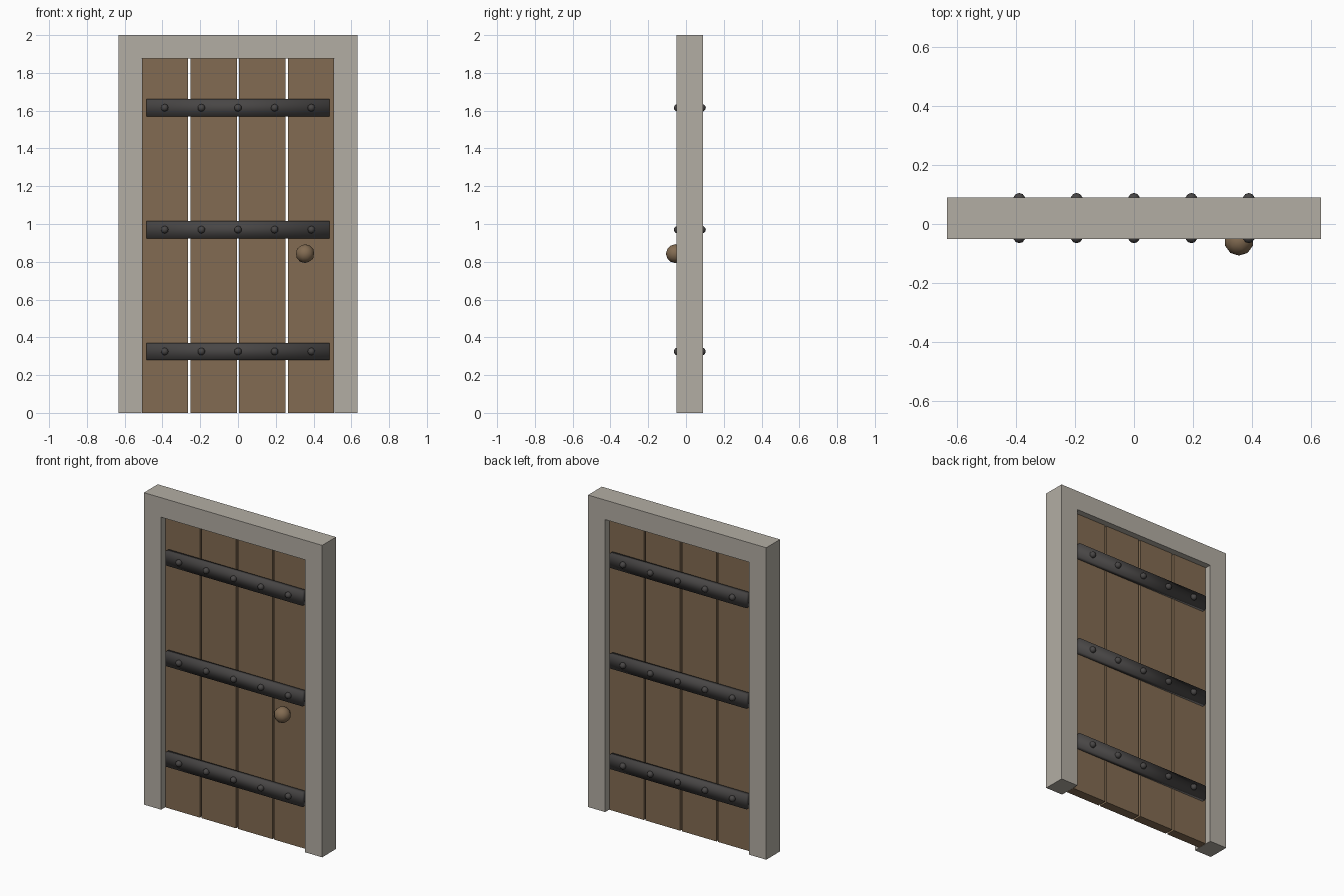
import bpy
import bmesh
from mathutils import Matrix, Vector

cube = bpy.data.objects.get("Cube")
if cube:
    bpy.data.objects.remove(cube, do_unlink=True)


def material(name, rgb):
    mat = bpy.data.materials.new(name)
    mat.use_nodes = True
    mat.diffuse_color = (*rgb, 1)
    mat.node_tree.nodes["Principled BSDF"].inputs["Base Color"].default_value = (*rgb, 1)
    return mat


STONE = material("pale stone", (0.45, 0.42, 0.37))
WOOD = material("brown wood", (0.225, 0.148, 0.084))
IRON = material("dark iron", (0.065, 0.061, 0.06))


def finish(name, bm, mat, smooth=False):
    bmesh.ops.recalc_face_normals(bm, faces=bm.faces)
    for face in bm.faces:
        face.smooth = smooth
    mesh = bpy.data.meshes.new(name)
    bm.to_mesh(mesh)
    bm.free()
    mesh.materials.append(mat)
    obj = bpy.data.objects.new(name, mesh)
    bpy.context.collection.objects.link(obj)
    return obj


def box(name, centre, size, mat, smooth=False):
    bm = bmesh.new()
    bmesh.ops.create_cube(bm, size=1)
    bmesh.ops.scale(bm, vec=size, verts=bm.verts)
    bmesh.ops.translate(bm, vec=centre, verts=bm.verts)
    return finish(name, bm, mat, smooth)


def ball(name, centre, radius, mat):
    bm = bmesh.new()
    bmesh.ops.create_icosphere(bm, subdivisions=2, radius=radius,
                               matrix=Matrix.Translation(centre))
    return finish(name, bm, mat, True)


MID_Y = 0.02          # centre plane of the frame and the door leaf
OUTER, INNER = 0.632, 0.51
TOP, OPENING = 2.0, 1.875

# Door frame: an arch-shaped profile extruded through its depth
profile = [(-OUTER, 0), (-INNER, 0), (-INNER, OPENING), (INNER, OPENING),
           (INNER, 0), (OUTER, 0), (OUTER, TOP), (-OUTER, TOP)]
bm = bmesh.new()
face = bm.faces.new([bm.verts.new((x, MID_Y - 0.07, z)) for x, z in profile])
extruded = bmesh.ops.extrude_face_region(bm, geom=[face])["geom"]
bmesh.ops.translate(bm, vec=Vector((0, 0.14, 0)),
                    verts=[v for v in extruded if isinstance(v, bmesh.types.BMVert)])
finish("door_frame", bm, STONE)

# Four upright planks with narrow gaps
for i in range(4):
    box(f"plank_{i + 1}", ((i - 1.5) * 0.2575, MID_Y, OPENING / 2),
        (0.245, 0.06, OPENING), WOOD)

# Iron straps and rivets on both faces
for side, label in ((-1, "front"), (1, "back")):
    for row, z in enumerate((0.325, 0.97, 1.615), 1):
        box(f"{label}_strap_{row}", (0, MID_Y + side * 0.045, z),
            (0.97, 0.03, 0.092), IRON, True)
        for col in range(5):
            ball(f"{label}_rivet_{row}_{col + 1}",
                 ((col - 2) * 0.194, MID_Y + side * 0.065, z), 0.02, IRON)

# Round door knob on the front
ball("door_knob", (0.355, -0.057, 0.843), 0.05, WOOD)
